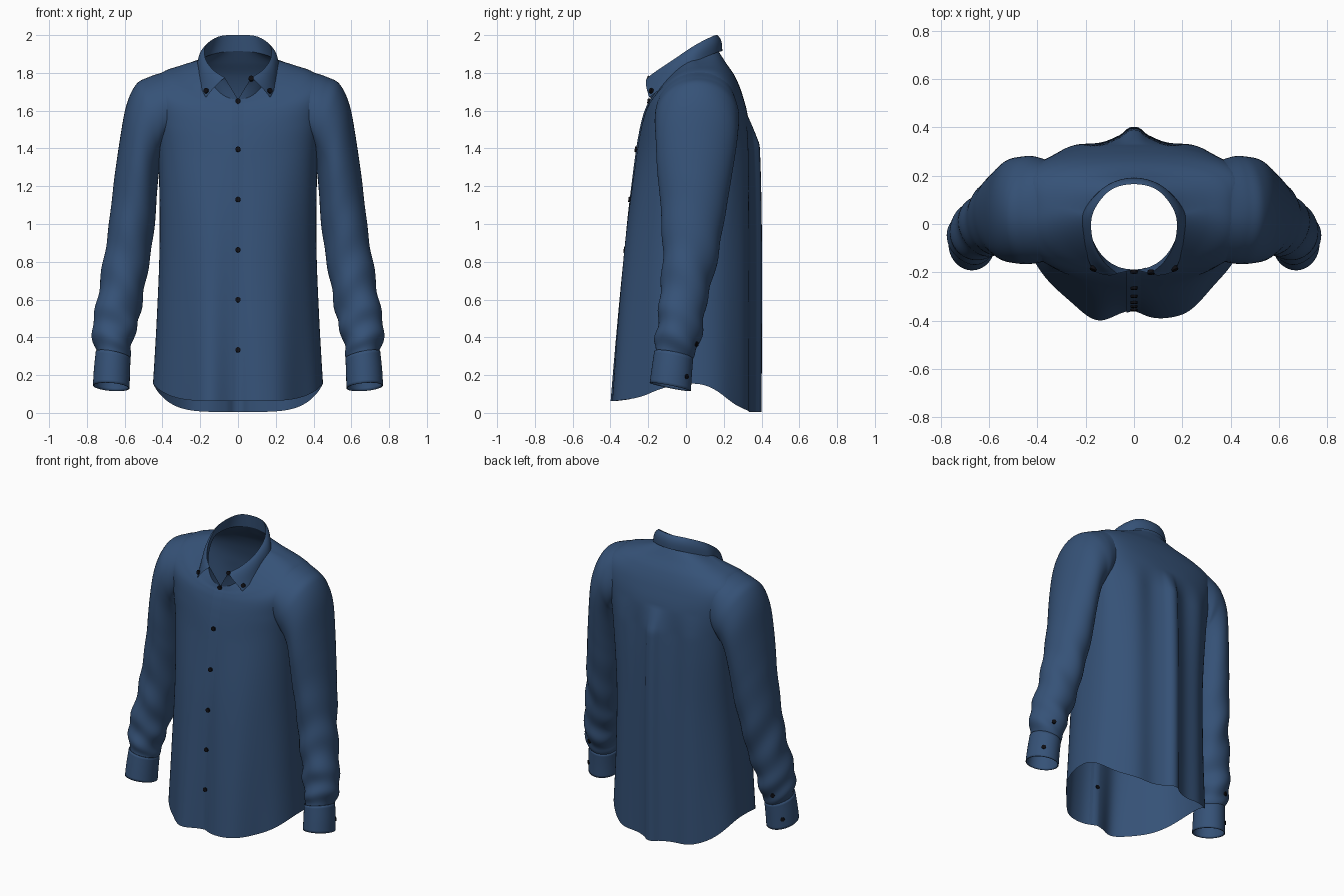
import bpy, bmesh, math
from mathutils import Vector
from mathutils.bvhtree import BVHTree

if "Cube" in bpy.data.objects:
    bpy.data.objects.remove(bpy.data.objects["Cube"])


def material(name, color):
    m = bpy.data.materials.new(name)
    m.diffuse_color = color
    m.use_nodes = True
    m.node_tree.nodes["Principled BSDF"].inputs["Base Color"].default_value = m.diffuse_color
    return m


CLOTH = material("blue_cloth", (0.036, 0.084, 0.185, 1))
DARK = material("dark_button", (0.004, 0.004, 0.006, 1))


def spline(keys, t):
    """Catmull-Rom through tuples; t runs 0..len-1."""
    i = max(0, min(int(t), len(keys) - 2))
    f = t - i
    p = [keys[max(0, min(j, len(keys) - 1))] for j in (i - 1, i, i + 1, i + 2)]
    return [0.5 * (2 * b + (c - a) * f + (2 * a - 5 * b + 4 * c - d) * f * f
                   + (3 * b - a - 3 * c + d) * f ** 3) for a, b, c, d in zip(*p)]


def clamp01(v):
    return max(0.0, min(1.0, v))


def sheet(name, fn, us, vs, closed=False, mirror=False, thick=0, skip=None):
    """Grid surface from fn(u, v)."""
    bm = bmesh.new()
    rows = [[bm.verts.new(fn(u, v)) for v in vs] for u in us]
    n = len(vs)
    for i in range(len(us) - 1):
        for j in range(n if closed else n - 1):
            if skip and skip(us[i], vs[j]):
                continue
            k = (j + 1) % n
            bm.faces.new((rows[i][j], rows[i][k], rows[i + 1][k], rows[i + 1][j]))
    bmesh.ops.delete(bm, geom=[v for v in bm.verts if not v.link_faces], context='VERTS')
    bmesh.ops.recalc_face_normals(bm, faces=bm.faces)
    me = bpy.data.meshes.new(name)
    bm.to_mesh(me)
    bm.free()
    ob = bpy.data.objects.new(name, me)
    bpy.context.collection.objects.link(ob)
    me.materials.append(CLOTH)
    for p in me.polygons:
        p.use_smooth = True
    if thick:
        s = ob.modifiers.new("thickness", 'SOLIDIFY')
        s.thickness, s.offset = thick, 0
    if mirror:
        ob.modifiers.new("mirror", 'MIRROR')
    return ob


def steps(a, b, n):
    return [a + (b - a) * i / n for i in range(n + 1)]


def ring(n):
    return [2 * math.pi * i / n for i in range(n)]


def button(name, pos, normal):
    bpy.ops.mesh.primitive_cylinder_add(vertices=16, radius=0.014, depth=0.014, location=pos)
    ob = bpy.context.object
    ob.name = name
    ob.rotation_euler = Vector(normal).to_track_quat('Z', 'Y').to_euler()
    ob.data.materials.append(DARK)


# Torso: front (y, z), side (x, y, z), back (y, z), front and back squareness, hem to neck
BODY = [
    (-.382, .062, .45, .02, .155, .352, .005, .9, .75),
    (-.355, .5, .43, .02, .5, .354, .45, .9, .75),
    (-.318, .95, .415, .03, .9, .354, .9, .85, .7),
    (-.265, 1.35, .42, .05, 1.3, .347, 1.3, .68, .55),
    (-.24, 1.5, .44, .06, 1.55, .332, 1.54, .56, .48),
    (-.22, 1.58, .465, .07, 1.73, .30, 1.68, .56, .5),
    (-.205, 1.62, .40, .07, 1.803, .26, 1.78, .65, .6),
    (-.195, 1.64, .30, .06, 1.84, .21, 1.855, .8, .8),
    (-.188, 1.66, .19, .04, 1.872, .172, 1.915, 1, 1)]


def body(t, a):
    fy, fz, sx, sy, sz, by, bz, fe, be = spline(BODY, t)
    s, c = math.sin(a), math.cos(a)
    ey, ez, e = (fy, fz, fe) if c > 0 else (by, bz, be)
    x = math.copysign(abs(s) ** .9, s) * sx
    w = abs(c)
    y = sy + (ey - sy) * w ** e
    blend = w * w * (3 - 2 * w) if t < 1 else w ** 1.5
    z = sz + (ez - sz) * blend
    low = clamp01((1.35 - z) / 1.3)
    if c > 0:      # hanging folds at the front
        y -= w * low * (.03 * math.cos((abs(x) - .17) * 15) + .006 * math.sin(x * 31))
    else:          # back folds and the centre pleat below the yoke
        fade = clamp01((1.57 - z) / .15)
        y += w * fade * .01 * math.cos((abs(x) - .26) * 24)
        y += fade * (.02 * math.exp(-(x / .1) ** 2) + .018 * math.exp(-(x / .04) ** 4))
    return Vector((x, y, z))


torso = sheet("shirt_body", body, steps(0, 8, 90), ring(220), closed=True,
              skip=lambda t, a: 3.4 < t < 4.7 and abs(math.sin(a)) > .96)
SURFACE = BVHTree.FromPolygons([v.co for v in torso.data.vertices],
                               [p.vertices[:] for p in torso.data.polygons])


# Button placket: free edge on one side, sinking into the front on the other
def placket(t, x):
    p = body(t, math.asin((abs(x) / spline(BODY, t)[2]) ** (1 / .9)) * (1 if x > 0 else -1))
    return p + Vector((0, -.006 + .008 * (x + .032) / .08, 0))


sheet("front_placket", placket, steps(0.02, 8, 80), steps(-.032, .048, 6))

# Sleeve: outer (x, z), inner (x, z), y centre, y half depth, inward bow
SLEEVE = [
    (.40, 1.80, .40, 1.38, .06, .21, .03),
    (.475, 1.776, .405, 1.35, .06, .222, .02),
    (.54, 1.738, .412, 1.32, .057, .222, .01),
    (.592, 1.625, .42, 1.26, .055, .215, 0),
    (.628, 1.43, .43, 1.15, .047, .2, 0),
    (.66, 1.2, .44, 1.0, .04, .175, 0),
    (.69, .95, .47, .8, .025, .15, 0),
    (.72, .75, .50, .62, 0, .13, 0),
    (.755, .56, .53, .48, -.025, .12, 0),
    (.77, .42, .56, .36, -.045, .115, 0),
    (.745, .31, .575, .285, -.065, .097, 0)]
CUFF = [(.75, .325, .572, .29, -.065, .1, 0),
        (.76, .23, .575, .21, -.075, .103, 0),
        (.765, .145, .577, .13, -.083, .106, 0)]


def tube(keys, t, a, tilt, wrinkle):
    ox, oz, ix, iz, yc, yh, bow = spline(keys, t)
    c, s = math.cos(a), math.sin(a)
    k = 1 + wrinkle * math.sin(t * 5.5 + 2 * math.sin(a + .6)) + .6 * wrinkle * math.sin(3 * a + t * 3)
    x = (ox + ix) / 2 + (ox - ix) / 2 * c * k - bow * s * s
    z = (oz + iz) / 2 + (oz - iz) / 2 * c + tilt * yh * s
    return Vector((x, yc - yh * s * k, z))


def sleeve(t, a):
    p = tube(SLEEVE, t, a, .2 * clamp01((t - 4) / 5),
             .05 * clamp01((t - 4.5) / 3.5) * clamp01((10.4 - t) / 1))
    if t < 2.5:    # sew the sleeve head onto the torso surface
        start = tube(SLEEVE, 0, a, 0, 0)
        p += (SURFACE.find_nearest(start)[0] - start) * (1 - t / 2.5) ** 2
    return p


def cuff(t, a):
    return tube(CUFF, t, a, .2, 0)


sheet("sleeves", sleeve, steps(0, 10, 90), ring(56), closed=True, mirror=True)
sheet("cuffs", cuff, steps(0, 2, 8), ring(56), closed=True, mirror=True, thick=.006)

# Collar: right half paths from centre back to front (first point mirrors the third)
FOLD = [(-.1, .138, 1.993), (0, .165, 2.0), (.1, .138, 1.993), (.17, .045, 1.945),
        (.172, -.06, 1.875), (.13, -.15, 1.815), (.07, -.205, 1.775)]
EDGE = [(-.12, .155, 1.905), (0, .192, 1.915), (.12, .155, 1.905), (.21, .05, 1.86),
        (.21, -.05, 1.79), (.195, -.13, 1.72), (.17, -.195, 1.67)]


def collar_stand(u, v):
    return body(8, math.pi * (1 - u / 5)).lerp(Vector(spline(FOLD, u + 1)), v)


def collar_fall(u, v):
    p = Vector(spline(FOLD, u + 1)).lerp(Vector(spline(EDGE, u + 1)), v)
    out = Vector((p.x, p.y, 0)).normalized()
    return p + out * .012 * math.sin(math.pi * v ** .7)


sheet("collar_stand", collar_stand, steps(0, 5, 40), steps(0, 1, 8), mirror=True)
sheet("collar_fall", collar_fall, steps(0, 5, 40), steps(0, 1, 10), mirror=True)

# Buttons: front row, collar points, collar stand, cuffs and sleeve slits
for i, z in enumerate((1.65, 1.395, 1.13, .865, .6, .335)):
    t = min(steps(0, 8, 800), key=lambda q: abs(body(q, 0).z - z))
    button(f"front_button_{i + 1}", body(t, 0) + Vector((0, -.006, 0)), (0, -1, .15))
button("collar_stand_button", (.07, -.2, 1.77), (0, -1, .4))
for side, tag in ((1, "right"), (-1, "left")):
    flip = Vector((side, 1, 1))
    button(f"collar_point_button_{tag}", Vector((.168, -.185, 1.705)) * flip, (.5 * side, -1, .4))
    button(f"cuff_button_{tag}", cuff(1.2, -.86) * flip, (.6 * side, .8, 0))
    button(f"sleeve_button_{tag}", sleeve(9.1, -1.3) * flip, (.5 * side, .85, 0))
